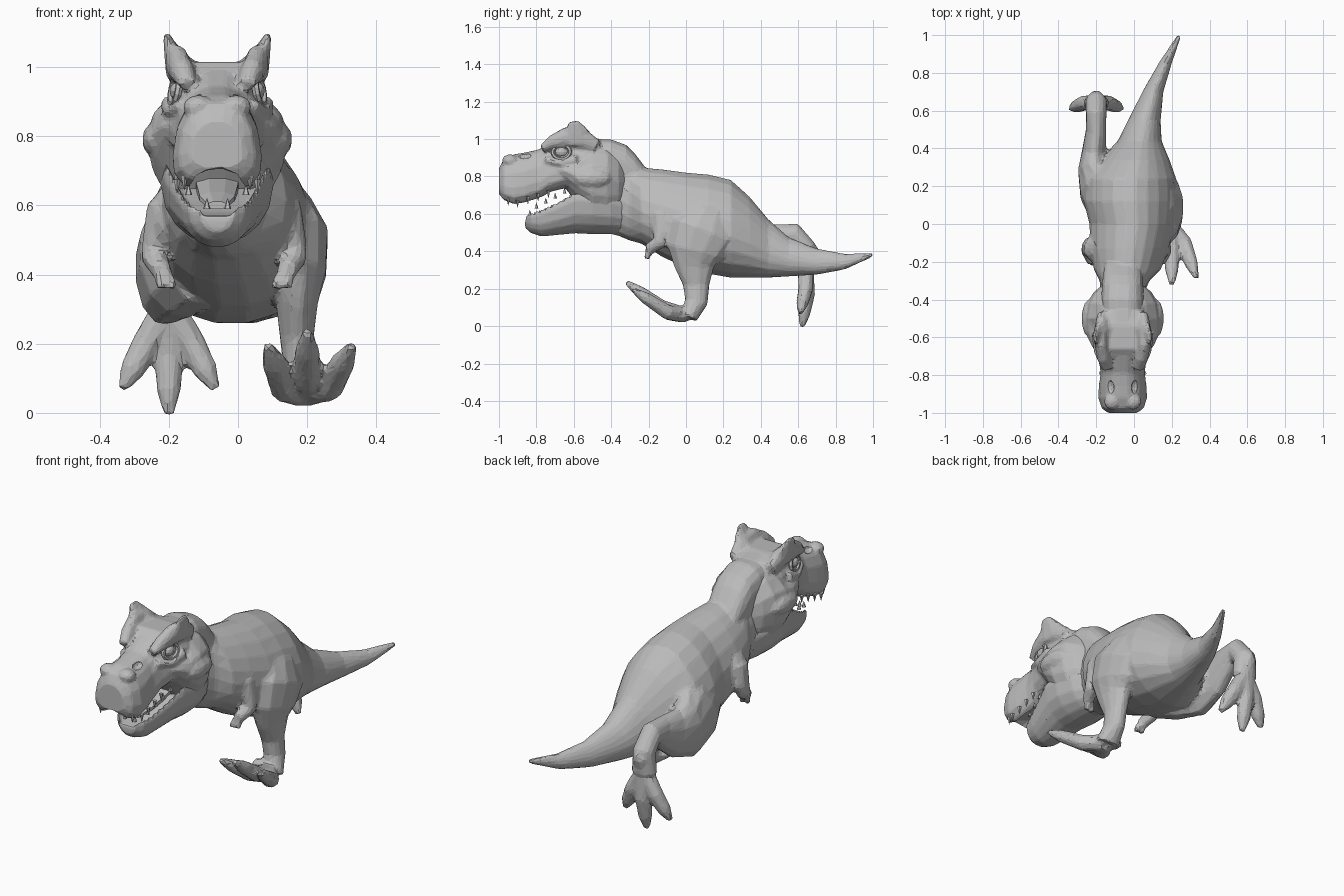
import bpy, bmesh, math
from mathutils import Vector, Matrix

cube = bpy.data.objects.get("Cube")
if cube:
    bpy.data.objects.remove(cube, do_unlink=True)

grey = bpy.data.materials.new("hide grey")
grey.use_nodes = True
COLOUR = (0.5, 0.5, 0.5, 1)
grey.diffuse_color = COLOUR
grey.node_tree.nodes["Principled BSDF"].inputs["Base Color"].default_value = COLOUR

HEAD_X = -0.06   # the head and arms sit a little to the right
ARM_X = -0.04
Y = Vector((0, 1, 0))


def power(v, p):
    return math.copysign(abs(v) ** p, v)


def loft(bm, rings, sides=16, along=None, taper=0.0, p=1.0, scoop=False):
    """Skin rings of (x, y, z, half width, half height)."""
    centres = [Vector(r[:3]) for r in rings]
    loops = []
    for i, ring in enumerate(rings):
        w, h = ring[3:]
        t = along or (centres[min(i + 1, len(rings) - 1)] - centres[max(i - 1, 0)]).normalized()
        side = (Vector((1, 0, 0)) - t * t.x).normalized()
        up = side.cross(t)
        loop = []
        for k in range(sides):
            a = math.tau * (k + 0.5) / sides
            c, s = math.cos(a), math.sin(a)
            high = power(s, p)
            if scoop and s > 0 and abs(c) < 0.75:
                high = 0.1
            across = w * power(c, p) * (1 - taper * s)
            loop.append(bm.verts.new(centres[i] + side * across + up * h * high))
        loops.append(loop)
    faces = [bm.faces.new(loops[0]), bm.faces.new(loops[-1])]
    for a, b in zip(loops, loops[1:]):
        for k in range(sides):
            n = (k + 1) % sides
            faces.append(bm.faces.new((a[k], a[n], b[n], b[k])))
    bmesh.ops.recalc_face_normals(bm, faces=faces)


def head_loft(bm, rings, **options):
    loft(bm, [(HEAD_X, *r) for r in rings], along=Y, **options)


def ball(bm, centre, size):
    m = Matrix.Translation(centre) @ Matrix.Diagonal((*size, 1))
    bmesh.ops.create_icosphere(bm, subdivisions=2, radius=1, matrix=m)


def finish(name, bm):
    mesh = bpy.data.meshes.new(name)
    bm.to_mesh(mesh)
    bm.free()
    mesh.materials.append(grey)
    obj = bpy.data.objects.new(name, mesh)
    bpy.context.collection.objects.link(obj)
    return obj


def sculpt(obj, voxel, ratio, cutter=None):
    """Fuse overlapping masses, carve hollows, then reduce to facets."""
    fuse = obj.modifiers.new("fuse", "REMESH")
    fuse.mode = "VOXEL"
    fuse.voxel_size = voxel
    relax = obj.modifiers.new("relax", "SMOOTH")
    relax.factor, relax.iterations = 0.5, 2
    if cutter:
        carve = obj.modifiers.new("carve", "BOOLEAN")
        carve.operation, carve.object = "DIFFERENCE", cutter
    obj.modifiers.new("facets", "DECIMATE").ratio = ratio


# Torso, neck and tail
bm = bmesh.new()
loft(bm, [
    (-.06, -.48, .74, .11, .23), (-.06, -.36, .72, .115, .24),
    (-.05, -.3, .68, .13, .225), (-.035, -.24, .645, .175, .205),
    (-.025, -.13, .605, .205, .235), (-.01, 0, .565, .222, .258),
    (-.02, .12, .545, .244, .268), (-.02, .24, .52, .24, .264),
    (.005, .34, .475, .18, .218), (.03, .44, .415, .115, .157),
    (.055, .55, .37, .085, .105), (.1, .7, .345, .055, .07),
    (.165, .85, .345, .035, .042), (.24, 1, .383, .012, .012)],
    sides=20, along=Y, taper=.18)

# Raised nape
head_loft(bm, [(-.5, .86, .115, .14), (-.4, .865, .115, .135), (-.32, .835, .11, .135),
               (-.27, .8, .105, .12), (-.21, .75, .095, .09)], p=.75)


# Legs: one planted forward, one kicked back
def leg(path, foot, toes):
    loft(bm, path, sides=12)
    for (knuckle, tip) in toes:
        base, mid, end = Vector(foot), Vector(knuckle), Vector(tip)
        loft(bm, [(*base, .045, .045), (*mid, .044, .042),
                  (*mid.lerp(end, .6), .037, .034), (*end, .015, .014)], sides=8)


leg([(.13, .13, .6, .08, .13), (.165, .09, .5, .1, .19),
     (.175, .05, .4, .082, .16), (.17, .045, .32, .063, .11),
     (.17, .055, .22, .05, .072), (.18, .055, .13, .05, .063),
     (.19, .015, .045, .065, .045)],
    (.19, -.01, .06),
    [((.135, -.09, .07), (.085, -.27, .195)), ((.2, -.13, .1), (.2, -.32, .235)),
     ((.265, -.1, .075), (.33, -.285, .195)), ((.14, .01, .08), (.1, -.02, .08))])
leg([(-.11, .1, .5, .14, .21), (-.17, .2, .45, .13, .19),
     (-.215, .3, .415, .085, .165), (-.21, .4, .425, .063, .125),
     (-.2, .5, .465, .055, .085), (-.2, .58, .487, .055, .065),
     (-.2, .64, .42, .058, .058), (-.2, .64, .31, .068, .052)],
    (-.2, .64, .31),
    [((-.265, .64, .2), (-.335, .61, .07)), ((-.2, .65, .17), (-.2, .62, -.005)),
     ((-.135, .64, .2), (-.065, .61, .07)), ((-.2, .67, .4), (-.17, .685, .41))])

# Arms with two fingers
for s in (-1, 1):
    def arm(x, *rest):
        return (ARM_X + s * x, *rest)
    ball(bm, arm(.16, -.13, .56), (.06, .08, .1))
    loft(bm, [arm(.18, -.13, .6, .045, .06), arm(.2, -.125, .5, .038, .055),
              arm(.205, -.14, .45, .036, .04), arm(.18, -.2, .41, .03, .032)], sides=8)
    for spread in (-.02, .02):
        loft(bm, [arm(.18, -.19, .42, .024, .024),
                  arm(.165 + spread, -.21, .36, .015, .015)], sides=6)
body = finish("body", bm)
sculpt(body, .011, .1)

# Hollows for nostrils, eye sockets and palate
bm = bmesh.new()
ball(bm, (HEAD_X, -.88, .65), (.085, .22, .075))
for s in (-1, 1):
    ball(bm, (HEAD_X + s * .07, -.865, .915), (.026, .04, .022))
    ball(bm, (HEAD_X + s * .115, -.955, .86), (.018, .02, .025))
    ball(bm, (HEAD_X + s * .15, -.665, .93), (.03, .055, .042))
hollows = finish("face_hollows", bm)
hollows.hide_render = True
hollows.hide_viewport = True

# Skull, cheeks and brow horns
bm = bmesh.new()
head_loft(bm, [
    (-1, .775, .075, .07), (-.975, .78, .108, .115), (-.92, .78, .125, .14),
    (-.86, .79, .122, .14), (-.79, .81, .113, .135), (-.73, .845, .12, .13),
    (-.65, .875, .14, .14), (-.54, .865, .15, .15), (-.44, .83, .145, .17),
    (-.36, .8, .12, .17)], taper=.26, p=.75)
head_loft(bm, [(-.71, .95, .1, .03), (-.66, .975, .125, .04),
               (-.54, .975, .13, .04), (-.46, .955, .11, .04)], p=.5)
head_loft(bm, [
    (-.7, .83, .125, .05), (-.64, .81, .165, .08), (-.57, .77, .195, .14),
    (-.5, .745, .2, .215), (-.42, .74, .185, .225), (-.36, .735, .15, .19),
    (-.32, .73, .1, .15)], taper=-.22)
for s in (-1, 1):
    def side(x, *rest):
        return (HEAD_X + s * x, *rest)
    loft(bm, [side(.085, -.77, .95, .025, .02), side(.1, -.71, .985, .035, .04),
              side(.115, -.64, 1.01, .035, .055), side(.115, -.55, 1, .035, .055),
              side(.11, -.48, .96, .025, .04)], sides=10)
    loft(bm, [side(.105, -.58, .99, .05, .09), side(.13, -.59, 1.04, .026, .07),
              side(.148, -.6, 1.095, .009, .03)], sides=8)
    ball(bm, side(.18, -.5, .79), (.038, .1, .05))
    ball(bm, side(.055, -.94, .885), (.045, .045, .035))
    # Ridge below the eye
    loft(bm, [side(.1, -.75, .89, .02, .02), side(.135, -.67, .87, .02, .018),
              side(.145, -.58, .89, .02, .03)], sides=8)
head = finish("head", bm)
sculpt(head, .01, .13, hollows)

# Lower jaw with a hollow floor, and the tongue
bm = bmesh.new()
head_loft(bm, [
    (-.86, .565, .045, .04), (-.83, .565, .08, .068), (-.77, .57, .1, .092),
    (-.68, .6, .125, .113), (-.59, .635, .15, .14), (-.5, .63, .16, .14),
    (-.4, .62, .145, .13), (-.3, .6, .1, .11)], taper=-.24, p=.8, scoop=True)
jaw = finish("lower_jaw", bm)
sculpt(jaw, .009, .15)

bm = bmesh.new()
head_loft(bm, [(-.79, .6, .03, .012), (-.72, .62, .055, .02),
               (-.6, .65, .065, .03), (-.5, .69, .07, .04)], sides=8)
finish("tongue", bm)


# Teeth along both jaws
def teeth(name, spots, height):
    bm = bmesh.new()
    for x, y, z in spots:
        for s in (-1, 1):
            m = Matrix.Translation((HEAD_X + s * x, y, z))
            if height < 0:
                m = m @ Matrix.Rotation(math.pi, 4, "X")
            bmesh.ops.create_cone(bm, cap_ends=True, segments=5, radius1=.011,
                                  radius2=.001, depth=abs(height), matrix=m)
    finish(name, bm)


teeth("upper_teeth", [(.095, -.95, .665)]
      + [(.116, -.9 + .055 * i, .655 + .017 * i) for i in range(4)], -.04)
teeth("lower_teeth", [(.03, -.835, .605)]
      + [(.083 + .01 * i, -.8 + .05 * i, .645 + .026 * i) for i in range(4)], .03)

# Eyes with rims
for s, label in ((-1, "right"), (1, "left")):
    bm = bmesh.new()
    ball(bm, (HEAD_X + s * .112, -.665, .93), (.026, .036, .028))
    finish(label + "_eye", bm)
    bpy.ops.mesh.primitive_torus_add(
        major_segments=14, minor_segments=6, major_radius=.048, minor_radius=.011,
        location=(HEAD_X + s * .122, -.665, .93),
        rotation=(0, s * math.radians(80), math.radians(-12 * s)))
    rim = bpy.context.object
    rim.name = label + "_eye_rim"
    rim.scale = (.8, 1, 1)
    rim.data.materials.append(grey)
